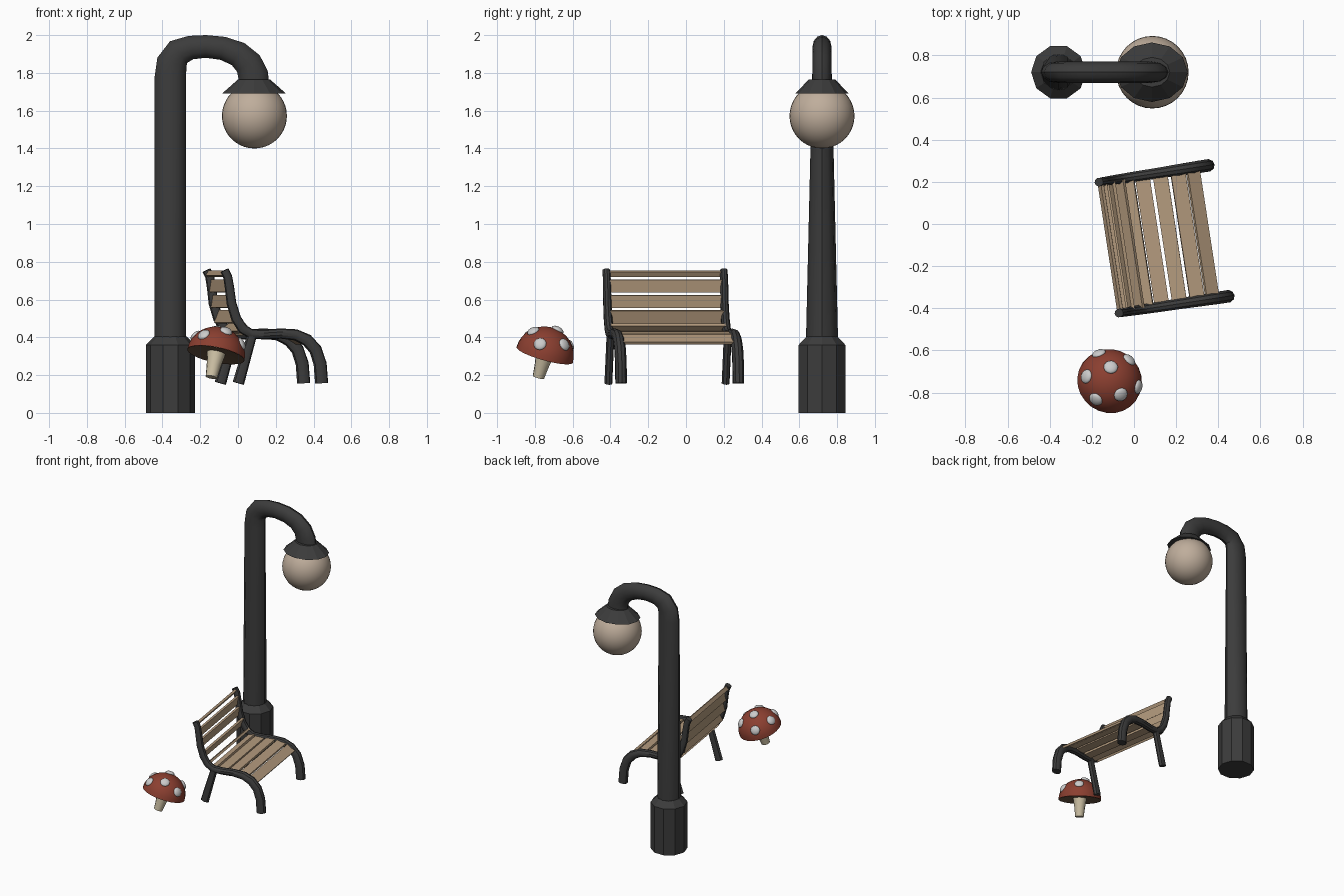
import bpy, bmesh, math
from mathutils import Vector, Matrix

if "Cube" in bpy.data.objects:
    bpy.data.objects.remove(bpy.data.objects["Cube"])


def material(name, rgb):
    m = bpy.data.materials.new(name)
    m.diffuse_color = (*rgb, 1)
    m.use_nodes = True
    m.node_tree.nodes["Principled BSDF"].inputs["Base Color"].default_value = m.diffuse_color
    return m


IRON = material("dark_iron", (0.045, 0.045, 0.045))
WOOD = material("wood", (0.46, 0.33, 0.21))
GLASS = material("warm_glass", (0.52, 0.42, 0.33))
RED = material("red", (0.26, 0.05, 0.03))
BROWN = material("brown", (0.16, 0.10, 0.06))
CREAM = material("cream", (0.62, 0.54, 0.38))
WHITE = material("white", (0.6, 0.6, 0.6))


def finish(name, bm, mat, matrix=Matrix(), angle=35):
    bmesh.ops.remove_doubles(bm, verts=bm.verts, dist=1e-4)
    bmesh.ops.recalc_face_normals(bm, faces=bm.faces)
    me = bpy.data.meshes.new(name)
    bm.to_mesh(me)
    bm.free()
    me.materials.append(mat)
    ob = bpy.data.objects.new(name, me)
    ob.matrix_world = matrix
    bpy.context.collection.objects.link(ob)
    bpy.ops.object.select_all(action='DESELECT')
    ob.select_set(True)
    bpy.context.view_layer.objects.active = ob
    bpy.ops.object.shade_smooth_by_angle(angle=math.radians(angle))
    return ob


def skin(bm, rings, caps=True):
    n = len(rings[0])
    rows = [[bm.verts.new(p) for p in r] for r in rings]
    for a, b in zip(rows, rows[1:]):
        for i in range(n):
            j = (i + 1) % n
            bm.faces.new((a[i], a[j], b[j], b[i]))
    if caps:
        bm.faces.new(rows[0])
        bm.faces.new(rows[-1])


def turns(n):
    return [2 * math.pi * i / n for i in range(n)]


def lathe(name, profile, n, mat, matrix, caps=True, angle=35):
    bm = bmesh.new()
    skin(bm, [[(r * math.cos(t), r * math.sin(t), z) for t in turns(n)]
              for r, z in profile], caps)
    return finish(name, bm, mat, matrix, angle)


def tube(name, path, n, mat, matrix):
    """Sweep an ellipse along points (x, z, half size in plane, half size across)."""
    bm = bmesh.new()
    rings = []
    for i, (x, z, a, b) in enumerate(path):
        p, q = path[max(i - 1, 0)], path[min(i + 1, len(path) - 1)]
        d = Vector((q[0] - p[0], 0, q[1] - p[1])).normalized()
        side = Vector((d.z, 0, -d.x))
        rings.append([Vector((x, 0, z)) + side * a * math.cos(t)
                      + Vector((0, b * math.sin(t), 0)) for t in turns(n)])
    skin(bm, rings)
    return finish(name, bm, mat, matrix)


def ball(name, r, mat, matrix, u=24, v=16):
    bm = bmesh.new()
    bmesh.ops.create_uvsphere(bm, u_segments=u, v_segments=v, radius=r)
    return finish(name, bm, mat, matrix)


# Street lamp: base, bent post, shade, globe
T = Matrix.Translation
lathe("lamp_base", [(.13, 0), (.13, .36), (.085, .405)], 10, IRON,
      T((-.358, .72, 0)), angle=20)
tube("lamp_post", [(-.358, .38, .083, .085), (-.358, 1.78, .083, .052),
                   (-.35, 1.855, .081, .05), (-.315, 1.91, .073, .05),
                   (-.25, 1.934, .063, .05), (-.17, 1.94, .06, .05),
                   (-.08, 1.93, .062, .05), (.0, 1.9, .067, .05),
                   (.055, 1.85, .074, .05), (.08, 1.79, .08, .05),
                   (.085, 1.74, .08, .05)], 12, IRON, T((0, .72, 0)))
lathe("lamp_shade", [(.17, 1.69), (.085, 1.765)], 12, IRON,
      T((.085, .72, 0)) @ Matrix.Diagonal((1, .83, 1, 1)), angle=20)
ball("lamp_globe", .172, GLASS, T((.087, .72, 1.572)), 32, 20)

# Bench: two iron side frames, each with a back leg
BENCH = T((-.107, -.11, 0)) @ Matrix.Rotation(math.radians(8.7), 4, 'Z')
FRAME = [(-.012, .755, .023, .021), (.005, .72, .024, .021), (.015, .66, .025, .022),
         (.025, .58, .026, .022), (.05, .5, .027, .023), (.085, .445, .027, .024),
         (.13, .418, .026, .025), (.2, .415, .026, .026), (.29, .42, .027, .027),
         (.37, .413, .03, .029), (.43, .385, .033, .03), (.475, .335, .034, .031),
         (.5, .26, .035, .031), (.508, .157, .035, .031)]
for side, s in (("left", 1), ("right", -1)):
    M = BENCH @ T((0, .314 * s, 0))
    tube(side + "_frame", FRAME, 10, IRON, M)
    tube(side + "_back_leg", [(.062, .157, .031, .021), (.135, .41, .026, .021)],
         8, IRON, M)

# Bench slats: (x, z, tilt in degrees, width)
SLATS = [(-.005, .737, 120, .03), (.013, .672, 98, .068), (.022, .59, 98, .068),
         (.046, .508, 110, .07), (.085, .447, 138, .06), (.13, .423, 165, .05),
         (.195, .418, 180, .07), (.28, .423, 178, .07), (.365, .417, 10, .07),
         (.437, .388, 33, .07)]
for i, (x, z, tilt, w) in enumerate(SLATS):
    bm = bmesh.new()
    bmesh.ops.create_cube(bm, size=1)
    bmesh.ops.scale(bm, vec=(w, .615, .016), verts=bm.verts)
    finish(f"slat_{i + 1}", bm, WOOD,
           BENCH @ T((x, 0, z)) @ Matrix.Rotation(math.radians(tilt), 4, 'Y'))

# Mushroom: tilted stem, gills and domed cap
RIM = Vector((-.117, -.748, .307))
AXIS = Vector((.2, .28, 1)).normalized()
M = T(RIM) @ AXIS.to_track_quat('Z', 'Y').to_matrix().to_4x4()
lathe("mushroom_stem", [(.031, -.125), (.038, -.06), (.053, .03)], 12, CREAM, M)
lathe("mushroom_gills", [(.154, 0), (.1, .008), (.0, .012)], 24, BROWN, M, False)
dome = [(.155 * math.cos(a), .15 * math.sin(a))
        for a in [math.pi / 2 * k / 8 for k in range(9)]]
lathe("mushroom_cap", dome, 24, RED, M, False)

# Raised spots on the cap, set by their offset in plan
SPOTS = [(-.05, .135), (.095, .105), (.138, -.025), (.055, -.062),
         (-.065, -.085), (-.11, .025), (.007, .07)]
for i, (x, y) in enumerate(SPOTS):
    d = Vector((x, y, math.sqrt(max(.152 ** 2 - x * x - y * y, .0008))))
    d = d.normalized() * .15
    R = d.to_track_quat('Z', 'Y').to_matrix().to_4x4()
    ball(f"spot_{i + 1}", .034, WHITE,
         T(RIM + d) @ R @ Matrix.Diagonal((1, 1, .5, 1)), 14, 8)
